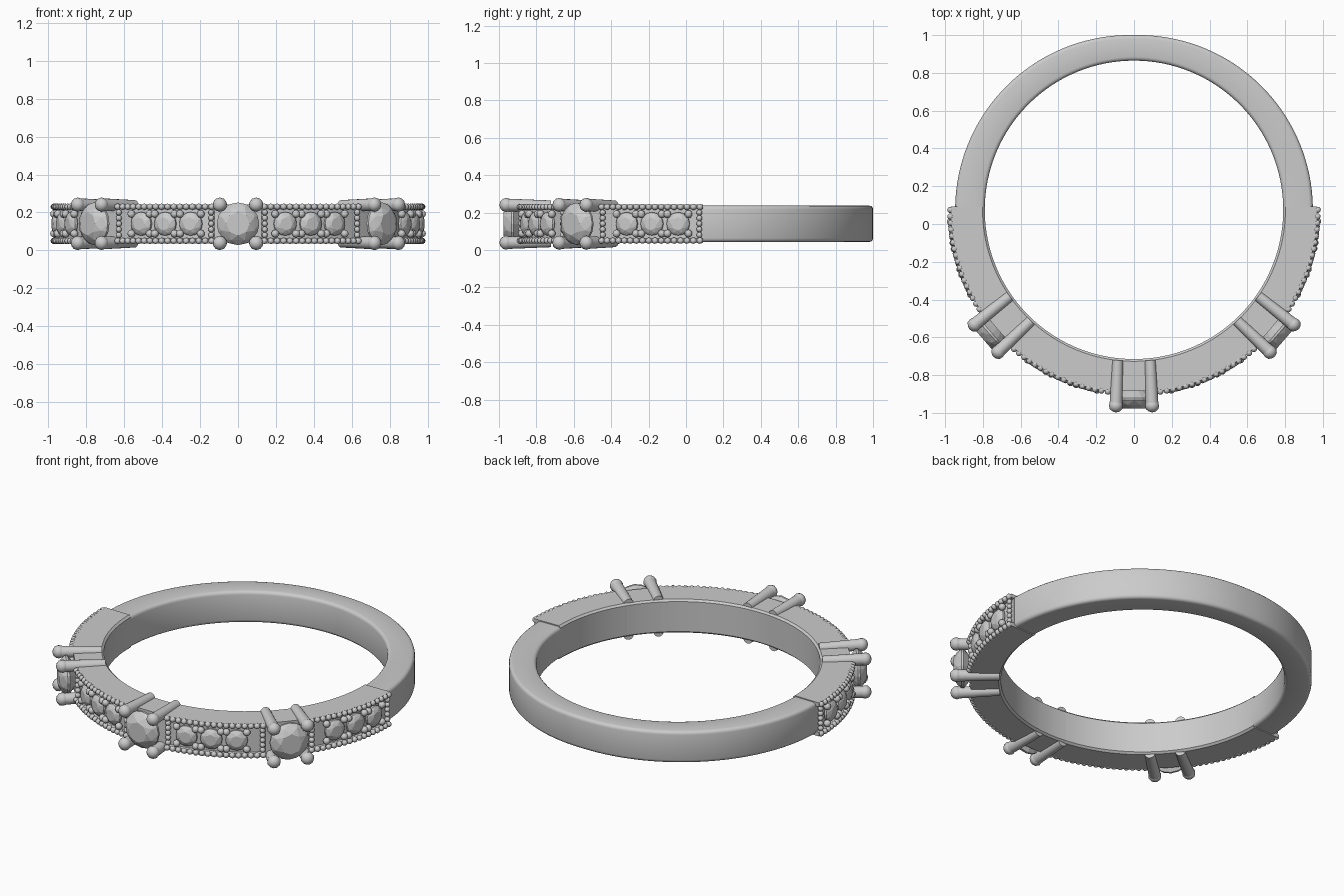
import bpy, bmesh, math
from mathutils import Vector, Matrix

if "Cube" in bpy.data.objects:
    bpy.data.objects.remove(bpy.data.objects["Cube"])

CY, CZ = 0.075, 0.14            # ring centre
R_IN = 0.79
SETTINGS = (-49, 0, 49)         # angles of large stones, measured from the front
PAVE = [(7.2, 41.8, 24.5 - 1, 1), (56.2, 91, 74.5, -1)]   # start, end, middle stone


def frame(a):
    """Local axes at angle a: x tangent, y up, z radially outward."""
    a = math.radians(a)
    s, c = math.sin(a), math.cos(a)
    return Matrix(((c, 0, s, 0), (s, 0, -c, CY), (0, 1, 0, CZ), (0, 0, 0, 1)))


def finish(bm, name, smooth=None):
    bmesh.ops.recalc_face_normals(bm, faces=bm.faces)
    me = bpy.data.meshes.new(name)
    bm.to_mesh(me)
    bm.free()
    ob = bpy.data.objects.new(name, me)
    bpy.context.collection.objects.link(ob)
    if smooth:
        bpy.ops.object.select_all(action='DESELECT')
        ob.select_set(True)
        bpy.context.view_layer.objects.active = ob
        bpy.ops.object.shade_smooth_by_angle(angle=math.radians(smooth))
    return ob


def arc_band(name, a0, a1, profile):
    """Sweep a closed (radius, height) profile from angle a0 to a1."""
    bm = bmesh.new()
    n = max(3, round(abs(a1 - a0) / 2.5))
    rings = []
    for i in range(n + 1):
        a = a0 + (a1 - a0) * i / n
        m = frame(a)
        rings.append([bm.verts.new(m @ Vector((0, v, r))) for r, v in profile(a)])
    k = len(rings[0])
    for p, q in zip(rings, rings[1:]):
        for j in range(k):
            bm.faces.new((p[j], p[(j + 1) % k], q[(j + 1) % k], q[j]))
    bm.faces.new(rings[0])
    bm.faces.new(rings[-1][::-1])
    return finish(bm, name, 35)


def rounded(r0, r1, h, b):
    """Rectangle with rounded corners."""
    pts = []
    for cr, cv, start in ((r1 - b, h - b, 0), (r0 + b, h - b, 90),
                          (r0 + b, b - h, 180), (r1 - b, b - h, 270)):
        for i in range(4):
            t = math.radians(start + 30 * i)
            pts.append((cr + b * math.cos(t), cv + b * math.sin(t)))
    return pts


def bead(bm, a, v, r, rad, u=0, scale=(1, 1, 1)):
    m = frame(a) @ Matrix.Translation((u, v, r)) @ Matrix.Diagonal((*scale, 1))
    bmesh.ops.create_icosphere(bm, subdivisions=2, radius=rad, matrix=m)


def gem(bm, a, rad, girdle, table, culet, sides):
    """Faceted stone as the hull of its girdle, crown, table and culet."""
    pts = [(0, 0, culet)]
    h = table - girdle
    for n, rr, z, off in ((sides * 2, 1, girdle - 0.012, 0), (sides * 2, 1, girdle, 0),
                          (sides, 0.83, girdle + h * 0.55, 0.5), (sides, 0.55, table, 0)):
        for i in range(n):
            t = 2 * math.pi * (i + off) / n
            pts.append((rad * rr * math.cos(t), rad * rr * math.sin(t), z))
    m = frame(a)
    vs = [bm.verts.new(m @ Vector(p)) for p in pts]
    res = bmesh.ops.convex_hull(bm, input=vs)
    junk = [g for g in res['geom_interior'] if isinstance(g, bmesh.types.BMVert)]
    if junk:
        bmesh.ops.delete(bm, geom=junk, context='VERTS')


# Plain back shank, slightly thinner at the rear
arc_band("back_shank", 89, 271,
         lambda a: rounded(R_IN, 0.925 + 0.022 * abs(math.cos(math.radians((a - 90) % 180))), 0.097, 0.02))

# Channelled pave sections with raised rims
CHANNEL = [(R_IN, -0.092), (0.802, -0.103), (0.97, -0.103), (0.97, -0.08), (0.95, -0.078),
           (0.95, 0.078), (0.97, 0.08), (0.97, 0.103), (0.802, 0.103), (R_IN, 0.092)]
small, grain, grips = bmesh.new(), bmesh.new(), bmesh.new()
for side, sname in ((1, "right"), (-1, "left")):
    for (a0, a1, mid, _), pname in zip(PAVE, ("front", "rear")):
        arc_band(f"{sname}_{pname}_pave_band", side * a0, side * a1, lambda a: CHANNEL)
        # Milgrain rows along the rims
        n = round((a1 - a0) / 2.0)
        for i in range(n):
            a = side * (a0 + (i + 0.5) * (a1 - a0) / n)
            for v in (-0.09, 0.09):
                bead(grain, a, v, 0.972, 0.017)
        # Milgrain columns closing each end
        for a in (a0 + 1.2, a1 - 1.2):
            for i in range(5):
                bead(grain, side * a, -0.06 + 0.03 * i, 0.966, 0.016)
        # Three small stones and their bead grips
        for k in (-1, 0, 1):
            c = mid + 8.5 * k
            gem(small, side * c, 0.062, 0.967, 0.987, 0.91, 8)
            for d in (-3.35, 3.35):
                for v in (-0.052, 0.052):
                    bead(grips, side * (c + d), v, 0.972, 0.021)
finish(small, "small_stones")
finish(grain, "milgrain_beads", 60)
finish(grips, "bead_grips", 60)

# Large stone settings
for a, name in zip(SETTINGS, ("left", "centre", "right")):
    arc_band(f"{name}_setting_base", a - 7.4, a + 7.4,
             lambda t: [(R_IN, -0.092), (0.802, -0.102), (0.96, -0.102),
                        (0.96, 0.102), (0.802, 0.102), (R_IN, 0.092)])
    bm = bmesh.new()
    gem(bm, a, 0.112, 1.008, 1.052, 0.91, 8)
    finish(bm, f"{name}_large_stone")
    # Four round prongs, leaning outward slightly, with domed tips
    bm = bmesh.new()
    for su in (-1, 1):
        for sv in (-1, 1):
            p = Vector((su * 0.086, sv * 0.096, 0.797))
            q = Vector((su * 0.096, sv * 0.101, 1.042))
            rot = (q - p).to_track_quat('Z', 'Y').to_matrix().to_4x4()
            m = frame(a) @ Matrix.Translation((p + q) / 2) @ rot
            bmesh.ops.create_cone(bm, cap_ends=True, segments=16, radius1=0.029,
                                  radius2=0.034, depth=(q - p).length, matrix=m)
            bead(bm, a, q.y, 1.037, 0.038, q.x, (1, 1, 0.95))
    finish(bm, f"{name}_prongs", 50)
